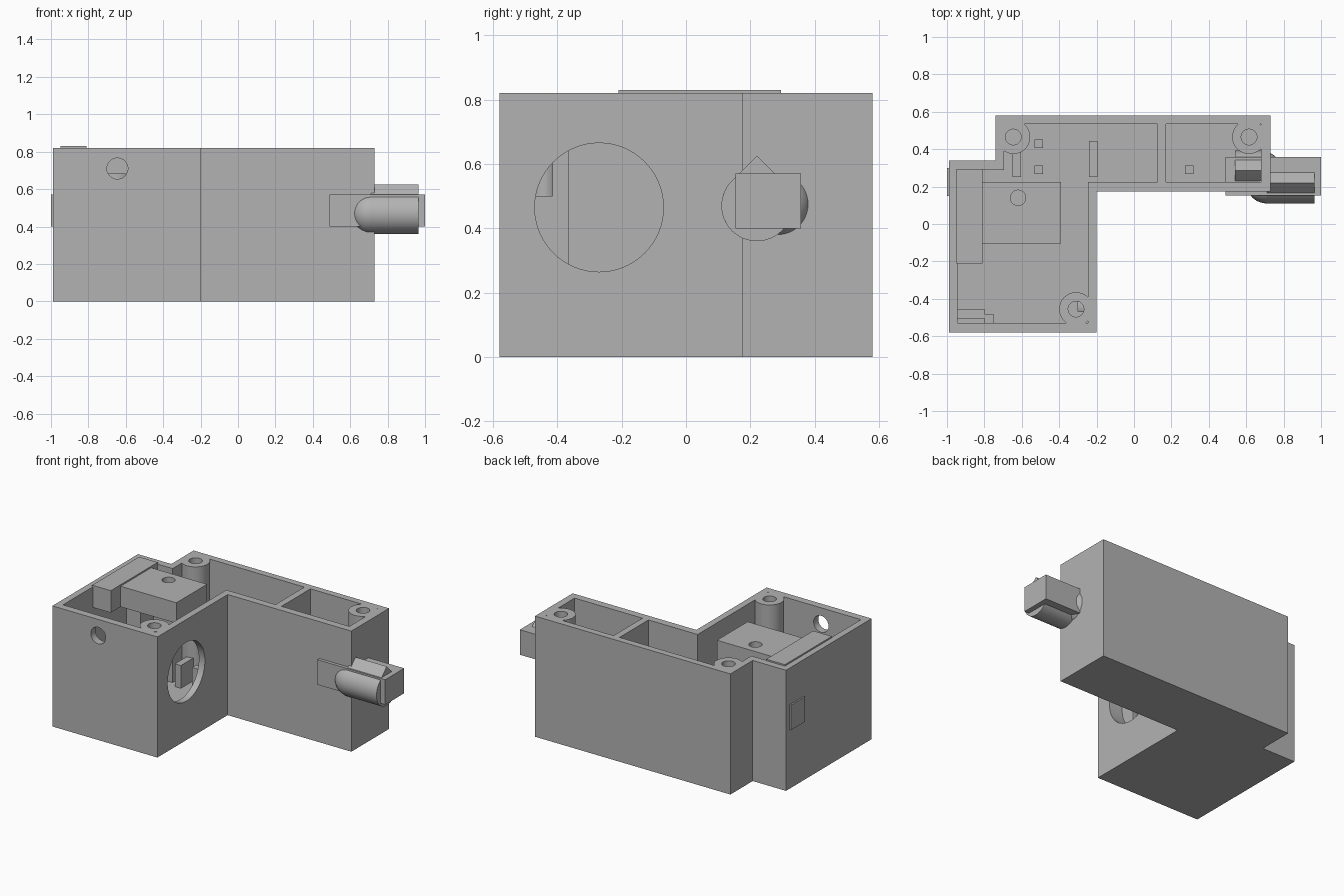
import bpy, bmesh, math
from mathutils import Matrix, Vector

if "Cube" in bpy.data.objects:
    bpy.data.objects.remove(bpy.data.objects["Cube"])

grey = bpy.data.materials.new("mid_grey")
grey.diffuse_color = (0.45, 0.45, 0.45, 1)
grey.use_nodes = True
grey.node_tree.nodes["Principled BSDF"].inputs["Base Color"].default_value = grey.diffuse_color


def finish(name, bm):
    bmesh.ops.recalc_face_normals(bm, faces=bm.faces)
    me = bpy.data.meshes.new(name)
    bm.to_mesh(me)
    bm.free()
    me.materials.append(grey)
    ob = bpy.data.objects.new(name, me)
    bpy.context.collection.objects.link(ob)
    return ob


def prism(name, pts, z0, z1):
    """Extrude an xy outline from z0 to z1."""
    bm = bmesh.new()
    f = bm.faces.new([bm.verts.new((x, y, z0)) for x, y in pts])
    r = bmesh.ops.extrude_face_region(bm, geom=[f])
    vs = [v for v in r["geom"] if isinstance(v, bmesh.types.BMVert)]
    bmesh.ops.translate(bm, vec=(0, 0, z1 - z0), verts=vs)
    return finish(name, bm)


def box(name, x0, x1, y0, y1, z0, z1):
    return prism(name, [(x0, y0), (x1, y0), (x1, y1), (x0, y1)], z0, z1)


def cyl(name, a, b, r, seg=48):
    a, b = Vector(a), Vector(b)
    bm = bmesh.new()
    rot = (b - a).to_track_quat('Z', 'Y').to_matrix().to_4x4()
    bmesh.ops.create_cone(bm, cap_ends=True, segments=seg, radius1=r, radius2=r,
                          depth=(b - a).length,
                          matrix=Matrix.Translation((a + b) / 2) @ rot)
    return finish(name, bm)


def boolean(ob, tool, op):
    """Apply a boolean and remove the tool."""
    m = ob.modifiers.new("cut", 'BOOLEAN')
    m.operation, m.object, m.solver = op, tool, 'EXACT'
    dg = bpy.context.evaluated_depsgraph_get()
    me = bpy.data.meshes.new_from_object(ob.evaluated_get(dg))
    ob.modifiers.clear()
    ob.data = me
    bpy.data.objects.remove(tool)


def smooth(ob):
    bpy.ops.object.select_all(action='DESELECT')
    ob.select_set(True)
    bpy.context.view_layer.objects.active = ob
    bpy.ops.object.shade_smooth_by_angle(angle=math.radians(30))


H, FLOOR = 0.82, 0.045

# Open-topped L-shaped case with two compartments
case = prism("case", [(-0.99, -0.58), (-0.2, -0.58), (-0.2, 0.175), (0.73, 0.175),
                      (0.73, 0.58), (-0.74, 0.58), (-0.74, 0.34), (-0.99, 0.34)], 0, H)
boolean(case, prism("main_cavity", [(-0.945, -0.53), (-0.245, -0.53), (-0.245, 0.225),
                                    (0.125, 0.225), (0.125, 0.535), (-0.695, 0.535),
                                    (-0.695, 0.29), (-0.945, 0.29)], FLOOR, 1), 'DIFFERENCE')
boolean(case, box("end_cavity", 0.17, 0.68, 0.225, 0.535, FLOOR, 1), 'DIFFERENCE')

# Screw posts with holes
posts = [(-0.645, 0.465), (0.615, 0.465), (-0.31, -0.455)]
for x, y in posts:
    boolean(case, cyl("post", (x, y, 0.02), (x, y, H), 0.09), 'UNION')
for x, y in posts:
    boolean(case, cyl("post_hole", (x, y, 0.5), (x, y, 1), 0.042, 32), 'DIFFERENCE')

# Large side opening and small front opening
boolean(case, cyl("side_hole", (-0.3, -0.27, 0.465), (-0.1, -0.27, 0.465), 0.2, 64), 'DIFFERENCE')
boolean(case, cyl("front_hole", (-0.645, -0.7, 0.71), (-0.645, -0.5, 0.71), 0.056), 'DIFFERENCE')
smooth(case)

# Mounting block with a hole, and the bar beside it
block = box("mount_block", -0.81, -0.39, -0.105, 0.225, 0.68, H)
boolean(block, cyl("block_hole", (-0.62, 0.14, 0.6), (-0.62, 0.14, 1), 0.041, 32), 'DIFFERENCE')
smooth(block)
box("top_bar", -0.95, -0.81, -0.21, 0.295, 0.68, 0.83)

# Latch bars passing through the end walls
box("left_latch", -1.0, -0.84, 0.15, 0.30, 0.40, 0.57)
box("right_latch", 0.49, 1.0, 0.153, 0.357, 0.40, 0.57)


def teardrop(name, x0, x1, y, z, r):
    """Bar along x with a round underside and a 45 degree ridge on top."""
    bm = bmesh.new()
    n = 36
    prof = [(y, z + r * math.sqrt(2))]
    for i in range(n + 1):
        a = math.radians(135 + 270 * i / n)
        prof.append((y + r * math.cos(a), z + r * math.sin(a)))
    rings = [[bm.verts.new((x, p, q)) for p, q in prof] for x in (x0, x1)]
    for ring in rings:
        bm.faces.new(ring)
    for i in range(len(prof)):
        j = (i + 1) % len(prof)
        bm.faces.new((rings[0][i], rings[0][j], rings[1][j], rings[1][i]))
    smooth(finish(name, bm))


def ball(name, x, y, z, r):
    bm = bmesh.new()
    bmesh.ops.create_uvsphere(bm, u_segments=40, v_segments=20, radius=r,
                              matrix=Matrix.Translation((x, y, z)))
    smooth(finish(name, bm))


# Rounded bolt outside, and its offset twin inside the end compartment
teardrop("outer_bolt", 0.71, 0.965, 0.22, 0.47, 0.11)
ball("outer_bolt_nose", 0.71, 0.22, 0.47, 0.11)
teardrop("inner_bolt", 0.54, 0.69, 0.285, 0.475, 0.107)
ball("inner_bolt_nose", 0.68, 0.285, 0.475, 0.107)

# Small ribs and pegs standing on the floor
for x0, x1, y0, y1 in [(-0.65, -0.605, 0.25, 0.385), (-0.24, -0.195, 0.25, 0.445)]:
    box("floor_rib", x0, x1, y0, y1, 0.04, 0.2)
for x, y in [(-0.51, 0.43), (-0.51, 0.29), (0.295, 0.29)]:
    box("floor_peg", x - 0.023, x + 0.023, y - 0.023, y + 0.023, 0.04, 0.2)
box("corner_step", -0.945, -0.8, -0.505, -0.455, 0.04, 0.2)
box("corner_peg", -0.8, -0.75, -0.53, -0.48, 0.04, 0.2)
